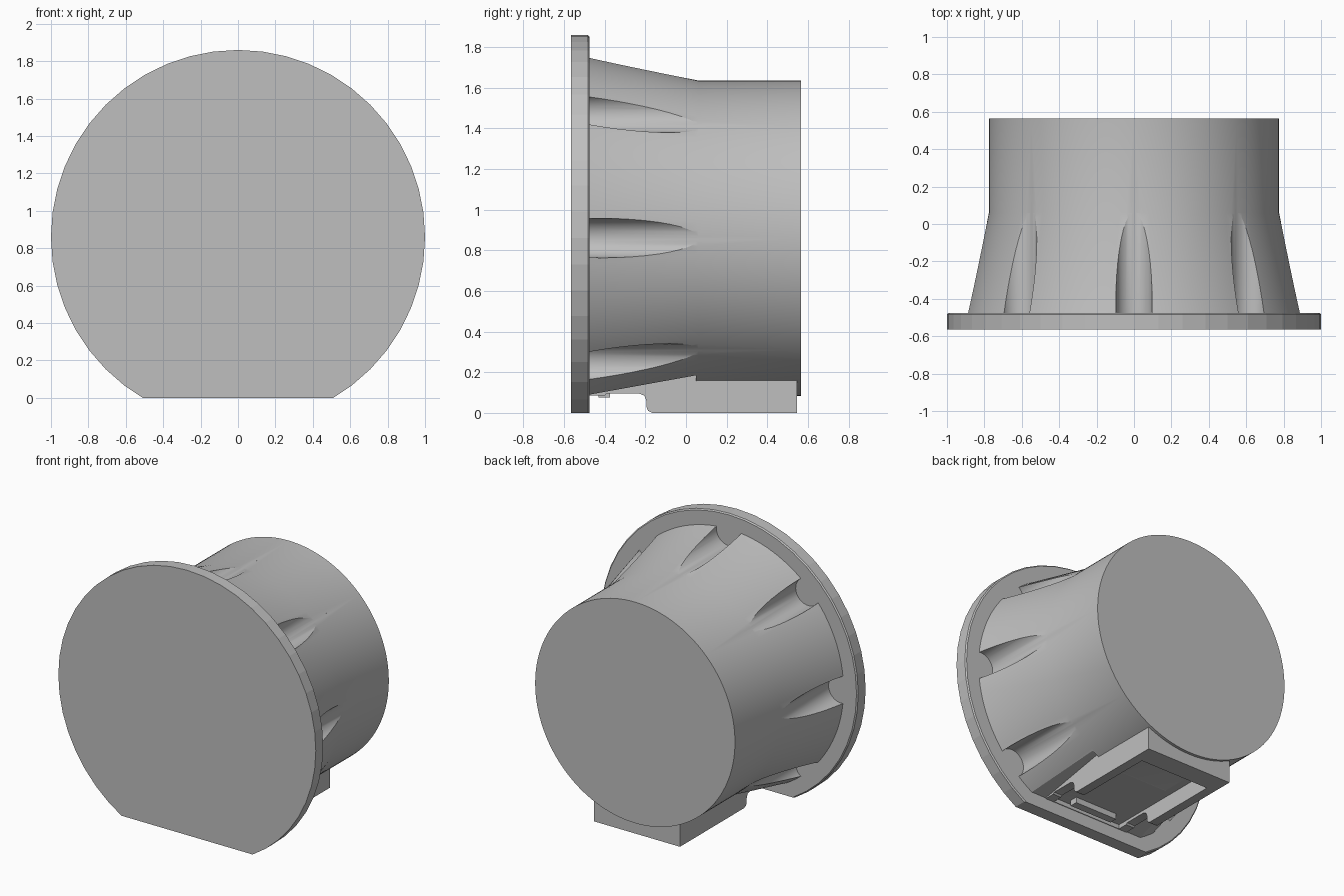
import bpy, bmesh, math
from mathutils import Matrix, Vector

cube = bpy.data.objects.get("Cube")
if cube:
    bpy.data.objects.remove(cube, do_unlink=True)

AXIS_Z = 0.86      # height of the round body's centre line
FLANGE_BACK = -0.475

grey = bpy.data.materials.new("light grey")
grey.use_nodes = True
colour = (0.52, 0.52, 0.52, 1)
grey.diffuse_color = colour
grey.node_tree.nodes["Principled BSDF"].inputs["Base Color"].default_value = colour


def finish(name, bm):
    bmesh.ops.recalc_face_normals(bm, faces=bm.faces)
    mesh = bpy.data.meshes.new(name)
    bm.to_mesh(mesh)
    bm.free()
    mesh.materials.append(grey)
    obj = bpy.data.objects.new(name, mesh)
    bpy.context.collection.objects.link(obj)
    return obj


def lathe(name, profile, segments):
    """Closed solid from (radius, y) rings about the body's centre line."""
    bm = bmesh.new()
    rings = []
    for r, y in profile:
        angles = [2 * math.pi * i / segments for i in range(segments)]
        rings.append([bm.verts.new((r * math.sin(a), y, AXIS_Z + r * math.cos(a)))
                      for a in angles])
    for a, b in zip(rings, rings[1:]):
        for i in range(segments):
            j = (i + 1) % segments
            bm.faces.new((a[i], a[j], b[j], b[i]))
    bm.faces.new(rings[0])
    bm.faces.new(rings[-1])
    return finish(name, bm)


def extrude_x(name, outline, half_width):
    """Prism across x from a (y, z) outline."""
    bm = bmesh.new()
    face = bm.faces.new([bm.verts.new((-half_width, y, z)) for y, z in outline])
    ext = bmesh.ops.extrude_face_region(bm, geom=[face])
    moved = [v for v in ext["geom"] if isinstance(v, bmesh.types.BMVert)]
    bmesh.ops.translate(bm, verts=moved, vec=(2 * half_width, 0, 0))
    return finish(name, bm)


def block(name, x, y0, y1, z0, z1):
    return extrude_x(name, [(y0, z0), (y1, z0), (y1, z1), (y0, z1)], x)


def cut(target, cutter):
    cutter.hide_render = True
    cutter.hide_set(True)
    mod = target.modifiers.new(cutter.name, 'BOOLEAN')
    mod.operation = 'DIFFERENCE'
    mod.solver = 'EXACT'
    mod.object = cutter


def apply_cuts(obj):
    bpy.context.view_layer.update()
    graph = bpy.context.evaluated_depsgraph_get()
    mesh = bpy.data.meshes.new_from_object(obj.evaluated_get(graph))
    obj.modifiers.clear()
    obj.data = mesh


def smooth(obj, degrees):
    bpy.ops.object.select_all(action='DESELECT')
    obj.select_set(True)
    bpy.context.view_layer.objects.active = obj
    bpy.ops.object.shade_smooth_by_angle(angle=math.radians(degrees))


# Front flange with a flat foot
flange = lathe("front_flange", [(1.0, -0.565), (1.0, -0.483), (0.992, FLANGE_BACK)], 48)
bm = bmesh.new()
bm.from_mesh(flange.data)
bmesh.ops.bisect_plane(bm, geom=bm.verts[:] + bm.edges[:] + bm.faces[:],
                       plane_co=(0, 0, 0), plane_no=(0, 0, -1), clear_outer=True)
bmesh.ops.holes_fill(bm, edges=[e for e in bm.edges if e.is_boundary])
bmesh.ops.recalc_face_normals(bm, faces=bm.faces)
bm.to_mesh(flange.data)
bm.free()

# Tapered round body
body = lathe("round_body", [(0.893, -0.48), (0.776, 0.06), (0.776, 0.565)], 128)

# Scalloped flutes around the taper, all but the one under the bracket
bm = bmesh.new()
for i in range(8):
    if i == 4:
        continue
    a = i * math.pi / 4
    place = Vector((0.872 * math.sin(a), -0.2, AXIS_Z + 0.872 * math.cos(a)))
    bmesh.ops.create_cone(bm, cap_ends=True, segments=40, radius1=0.097, radius2=0.097,
                          depth=0.8, matrix=Matrix.Translation(place)
                          @ Matrix.Rotation(math.pi / 2, 4, 'X'))
flutes = finish("flute_cutter", bm)
cut(body, flutes)

# Sloping relief under the taper
relief = extrude_x("relief_cutter", [(-0.6, -0.2), (0.05, -0.2), (0.05, 0.185),
                                     (FLANGE_BACK, 0.09), (-0.6, 0.067)], 0.7)
cut(body, relief)

# Bracket below the body, open underneath and towards the flange
bracket = extrude_x("bottom_bracket", [
    (FLANGE_BACK, 0.085), (-0.4, 0.085), (-0.39, 0.095), (-0.23, 0.095),
    (-0.205, 0.085), (-0.195, 0.06), (-0.195, 0.03), (-0.187, 0.01), (-0.165, 0),
    (0.545, 0), (0.545, 0.3), (FLANGE_BACK, 0.3)], 0.335)
pocket = block("pocket_cutter", 0.27, -0.47, 0.40, -0.2, 0.115)
for part in (body, bracket):
    cut(part, pocket)

# Locating tab between the rails
tab = block("locating_tab", 0.165, -0.43, -0.375, 0.075, 0.16)

for part in (body, bracket):
    apply_cuts(part)
smooth(body, 25)
smooth(bracket, 25)
